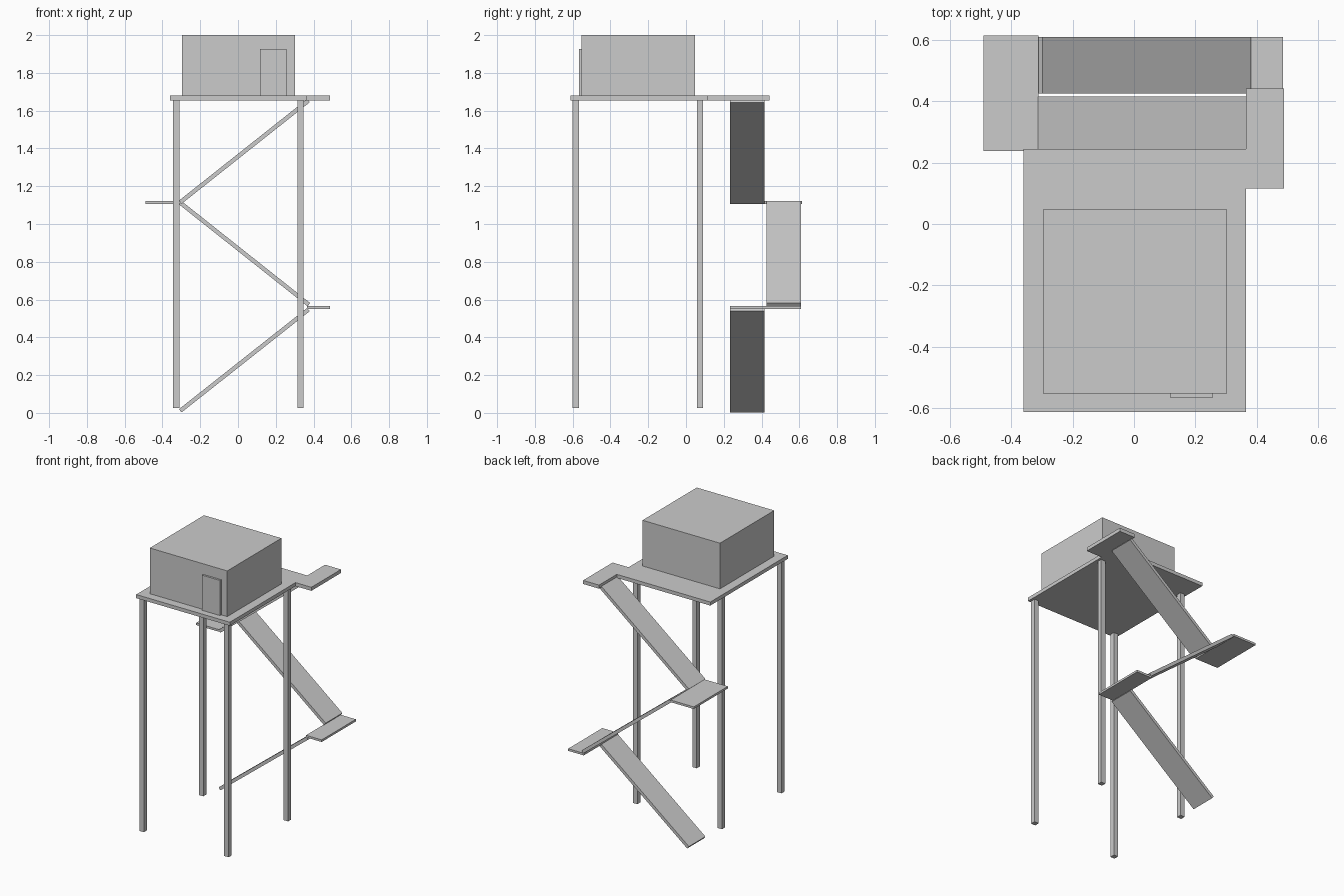
import bpy
import math

cube = bpy.data.objects.get("Cube")
if cube:
    bpy.data.objects.remove(cube, do_unlink=True)

grey = bpy.data.materials.new("plain_grey")
grey.use_nodes = True
COLOUR = (0.6, 0.6, 0.6, 1.0)
grey.diffuse_color = COLOUR
grey.node_tree.nodes["Principled BSDF"].inputs["Base Color"].default_value = COLOUR


def box(name, x, y, z):
    """Axis-aligned box from (min, max) ranges."""
    ranges = (x, y, z)
    bpy.ops.mesh.primitive_cube_add(size=1, location=[sum(r) / 2 for r in ranges])
    obj = bpy.context.object
    obj.name = name
    obj.scale = [r[1] - r[0] for r in ranges]
    bpy.ops.object.transform_apply(location=False, rotation=False, scale=True)
    obj.data.materials.append(grey)
    return obj


def ramp(name, start, end, y, thickness=0.022):
    """Sloping slab whose centre line joins two (x, z) points."""
    dx, dz = end[0] - start[0], end[1] - start[1]
    half = math.hypot(dx, dz) / 2
    obj = box(name, (-half, half), y, (-thickness / 2, thickness / 2))
    obj.location.x = (start[0] + end[0]) / 2
    obj.location.z = (start[1] + end[1]) / 2
    obj.rotation_euler.y = -math.atan2(dz, dx)
    return obj


# Cabin and its deck
DECK = (1.655, 1.68)
box("deck", (-0.36, 0.365), (-0.612, 0.245), DECK)
box("cabin", (-0.297, 0.303), (-0.552, 0.048), (DECK[1], 2.0))
box("door", (0.117, 0.257), (-0.566, -0.552), (DECK[1], 1.926))

# Four legs
for side, x in (("right", -0.326), ("left", 0.331)):
    for end, y in (("front", -0.584), ("back", 0.074)):
        box(f"{end}_{side}_leg", (x - 0.017, x + 0.017),
            (y - 0.017, y + 0.017), (0.025, DECK[0]))

# Landings of the zigzag stair
box("top_landing", (0.365, 0.488), (0.115, 0.442), DECK)
box("upper_landing", (-0.491, -0.311), (0.238, 0.615), (1.107, 1.122))
box("lower_landing", (0.365, 0.486), (0.232, 0.61), (0.551, 0.566))

# Ramps joining the landings
INNER, OUTER = (0.232, 0.415), (0.425, 0.61)
ramp("lower_ramp", (-0.306, 0.011), (0.373, 0.547), INNER)
ramp("middle_ramp", (-0.305, 1.112), (0.375, 0.573), OUTER)
ramp("upper_ramp", (-0.306, 1.115), (0.373, 1.653), INNER)
